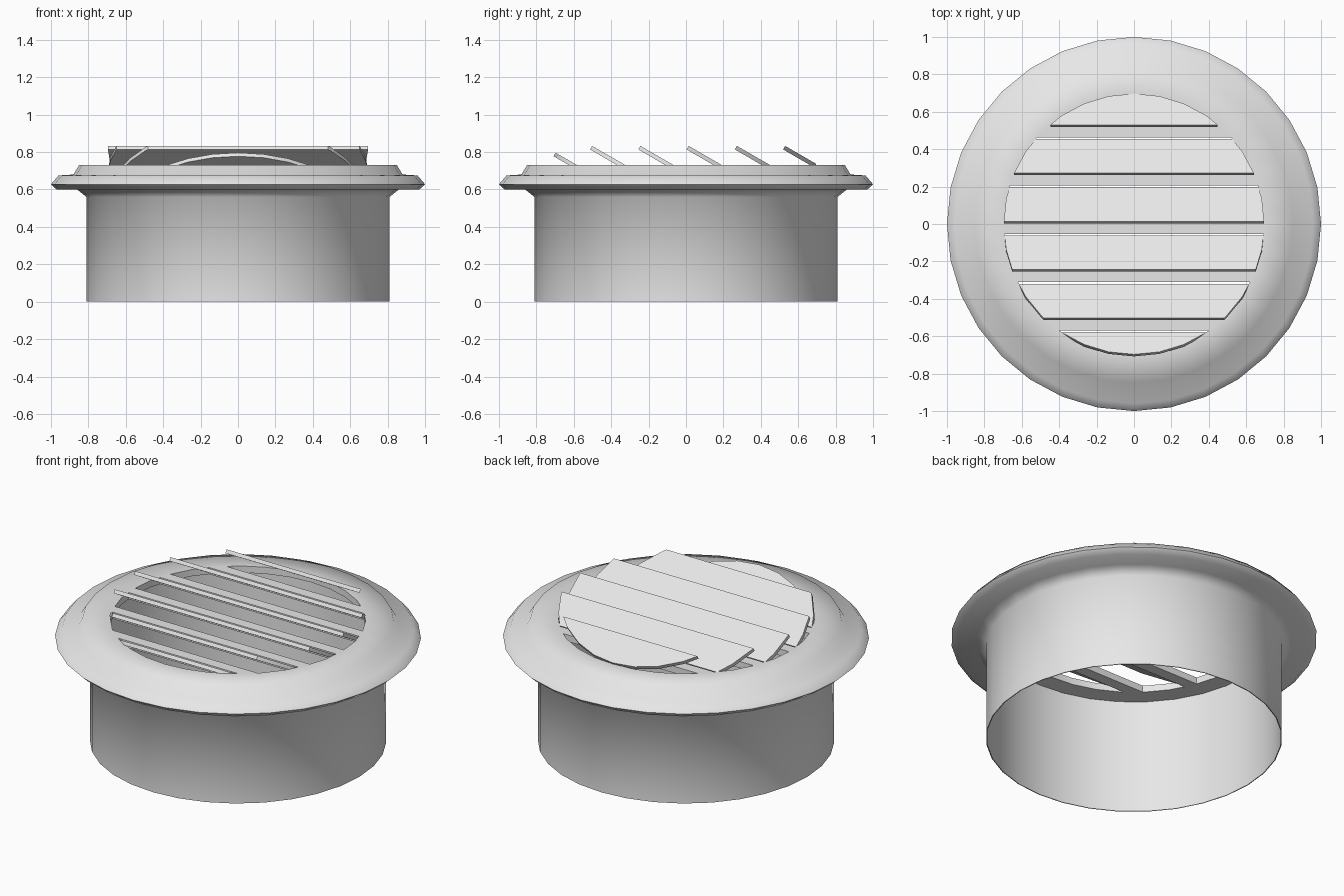
import bpy, bmesh, math
from mathutils import Vector

cube = bpy.data.objects.get("Cube")
if cube:
    bpy.data.objects.remove(cube, do_unlink=True)

SIDES = 32
HOLE = 0.697
PITCH = 0.258
TILT = math.radians(30)

metal = bpy.data.materials.new("light_grey_metal")
metal.use_nodes = True
metal.diffuse_color = (0.8, 0.8, 0.8, 1)
metal.node_tree.nodes["Principled BSDF"].inputs["Base Color"].default_value = (0.8, 0.8, 0.8, 1)


def finish(bm, name, angle):
    bmesh.ops.remove_doubles(bm, verts=bm.verts, dist=1e-5)
    bmesh.ops.recalc_face_normals(bm, faces=bm.faces)
    mesh = bpy.data.meshes.new(name)
    bm.to_mesh(mesh)
    bm.free()
    mesh.materials.append(metal)
    obj = bpy.data.objects.new(name, mesh)
    bpy.context.collection.objects.link(obj)
    bpy.ops.object.select_all(action="DESELECT")
    obj.select_set(True)
    bpy.context.view_layer.objects.active = obj
    bpy.ops.object.shade_smooth_by_angle(angle=math.radians(angle))
    return obj


def lathe(name, profile):
    """Revolve a closed (radius, height) outline."""
    bm = bmesh.new()
    verts = [bm.verts.new((0, r, z)) for r, z in profile]
    edges = [bm.edges.new((a, b)) for a, b in zip(verts, verts[1:] + verts[:1])]
    bmesh.ops.spin(bm, geom=verts + edges, cent=(0, 0, 0), axis=(0, 0, 1),
                   angle=math.tau, steps=SIDES)
    return finish(bm, name, 65)


def disc_strip(name, y0, y1, thick, z, tilt=0.0):
    """Cut the strip y0..y1 from a disc, tilt it about y0 and thicken it."""
    bm = bmesh.new()
    bmesh.ops.create_circle(bm, cap_ends=True, segments=SIDES, radius=HOLE)
    for y, side in ((y0, -1), (y1, 1)):
        bmesh.ops.bisect_plane(bm, geom=bm.verts[:] + bm.edges[:] + bm.faces[:],
                               plane_co=(0, y, 0), plane_no=(0, side, 0), clear_outer=True)
    for v in bm.verts:
        v.co.z = z - (v.co.y - y0) * math.tan(tilt)
    down = Vector((0, -math.sin(tilt), -math.cos(tilt))) * thick
    ext = bmesh.ops.extrude_face_region(bm, geom=bm.faces[:], use_keep_orig=True)
    new = [g for g in ext["geom"] if isinstance(g, bmesh.types.BMVert)]
    bmesh.ops.translate(bm, verts=new, vec=down)
    return finish(bm, name, 30)


# Duct collar, stepped flange and the ring around the louvres
lathe("collar_and_flange", [
    (0.81, 0), (0.81, 0.56), (0.86, 0.6), (0.97, 0.6), (1.0, 0.628),
    (0.96, 0.675), (0.88, 0.68), (0.85, 0.73), (HOLE, 0.73),
    (HOLE, 0.69), (0.805, 0.69), (0.805, 0)])

# Tilted slats, with a flat bar behind each slot
for i in range(6):
    front = 0.53 - PITCH * i
    disc_strip(f"slat_{i + 1}", front, front + 0.182, 0.022, 0.833, TILT)
    if i:
        disc_strip(f"bar_{i}", front + 0.191, front + PITCH, 0.04, 0.73)
